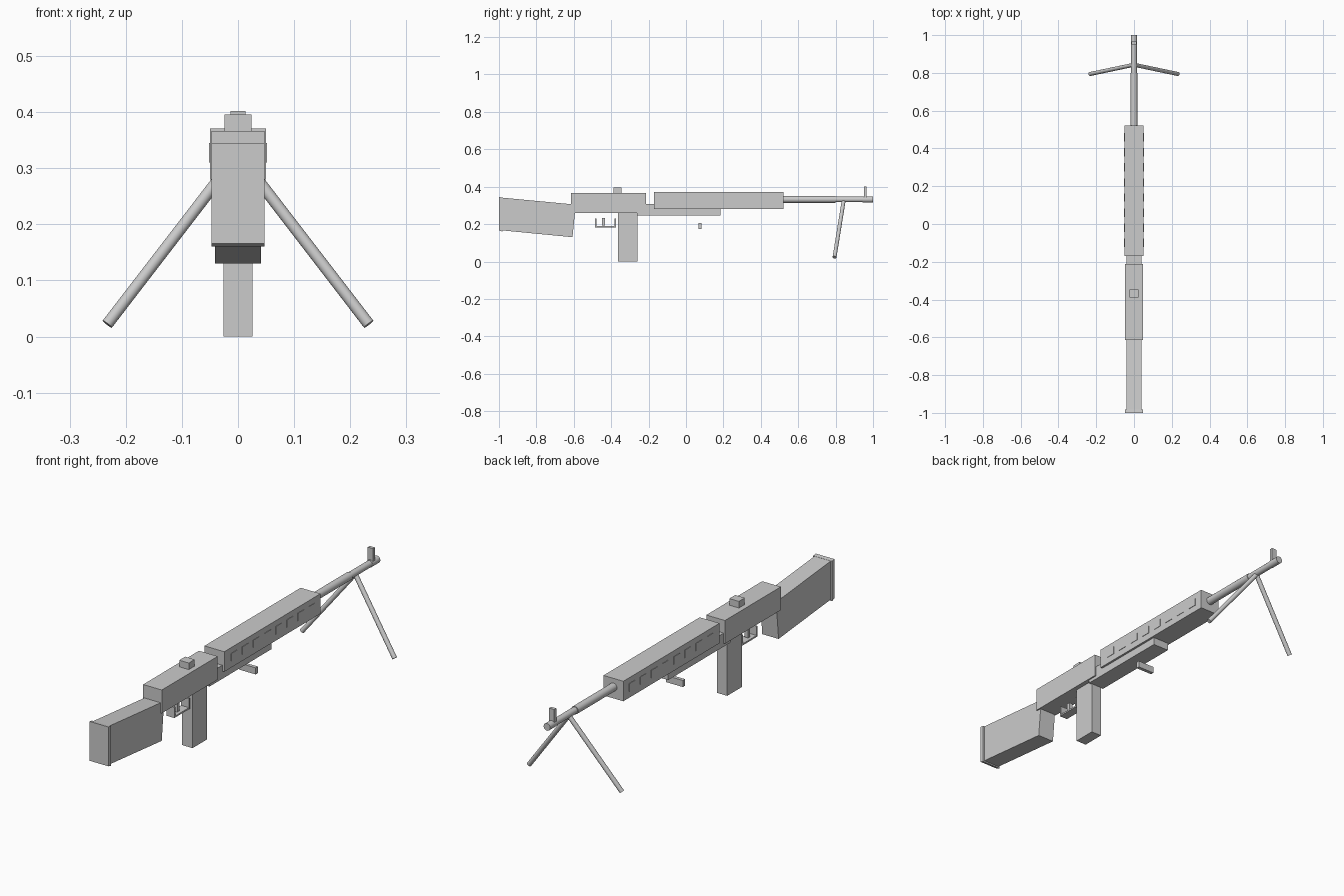
import bpy, bmesh
from mathutils import Vector

if "Cube" in bpy.data.objects:
    bpy.data.objects.remove(bpy.data.objects["Cube"])


def finish(name, bm):
    bmesh.ops.recalc_face_normals(bm, faces=bm.faces)
    mesh = bpy.data.meshes.new(name)
    bm.to_mesh(mesh)
    bm.free()
    ob = bpy.data.objects.new(name, mesh)
    bpy.context.collection.objects.link(ob)
    return ob


def profile(name, pts, half_w, x=0.0):
    """Extrude a (y, z) side profile symmetrically about x."""
    bm = bmesh.new()
    face = bm.faces.new([bm.verts.new((x - half_w, y, z)) for y, z in pts])
    ext = bmesh.ops.extrude_face_region(bm, geom=[face])["geom"]
    verts = [v for v in ext if isinstance(v, bmesh.types.BMVert)]
    bmesh.ops.translate(bm, verts=verts, vec=(2 * half_w, 0, 0))
    return finish(name, bm)


def box(name, half_w, y0, y1, z0, z1, x=0.0):
    return profile(name, [(y0, z0), (y1, z0), (y1, z1), (y0, z1)], half_w, x)


def rod(name, a, b, r, sides=20):
    """Capped cylinder between two points."""
    a, b = Vector(a), Vector(b)
    d = b - a
    bm = bmesh.new()
    bmesh.ops.create_cone(bm, cap_ends=True, segments=sides,
                          radius1=r, radius2=r, depth=d.length)
    bmesh.ops.transform(bm, verts=bm.verts,
                        matrix=d.to_track_quat('Z', 'Y').to_matrix().to_4x4())
    bmesh.ops.translate(bm, verts=bm.verts, vec=(a + b) / 2)
    ob = finish(name, bm)
    bpy.ops.object.select_all(action='DESELECT')
    ob.select_set(True)
    bpy.context.view_layer.objects.active = ob
    bpy.ops.object.shade_smooth_by_angle()
    return ob


# Shoulder stock and its end plate
profile("stock", [(-0.99, 0.167), (-0.607, 0.13), (-0.593, 0.27),
                  (-0.60, 0.305), (-0.99, 0.342)], 0.041)
profile("butt_plate", [(-1.0, 0.166), (-0.982, 0.160),
                       (-0.982, 0.342), (-1.0, 0.345)], 0.047)

# Main body
box("receiver", 0.047, -0.615, -0.213, 0.26, 0.366)
box("handguard", 0.050, -0.17, 0.522, 0.28, 0.371)
box("lower_forend", 0.040, -0.262, 0.185, 0.245, 0.307)
box("magazine", 0.026, -0.364, -0.259, 0.0, 0.262)

# Vent strips along both sides of the handguard
for side, label in ((1, "right"), (-1, "left")):
    for i in range(8):
        y = -0.10 + 0.08 * i
        box(f"vent_{label}_{i + 1}", 0.003, y - 0.022, y + 0.022,
            0.31, 0.345, side * 0.049)

# Barrel in stepped sections
rod("barrel", (0, 0.50, 0.332), (0, 0.80, 0.332), 0.018)
rod("barrel_front", (0, 0.79, 0.332), (0, 0.96, 0.332), 0.015)
rod("muzzle", (0, 0.945, 0.332), (0, 1.0, 0.332), 0.0165)

# Sights
box("rear_sight", 0.024, -0.388, -0.346, 0.36, 0.396)
box("front_sight", 0.013, 0.951, 0.966, 0.34, 0.402)

# Trigger and its U-shaped guard
t = 0.007
profile("trigger_guard", [
    (-0.486, 0.23), (-0.486, 0.182), (-0.374, 0.182), (-0.374, 0.23),
    (-0.374 - t, 0.23), (-0.374 - t, 0.182 + t),
    (-0.486 + t, 0.182 + t), (-0.486 + t, 0.23)], 0.02)
box("trigger", 0.009, -0.449, -0.433, 0.192, 0.232)

# Cross bar under the forend
box("under_grip", 0.042, 0.067, 0.083, 0.175, 0.205)

# Bipod
for side, label in ((1, "right"), (-1, "left")):
    rod(f"bipod_leg_{label}", (0, 0.843, 0.325),
        (side * 0.233, 0.794, 0.022), 0.0105, 16)
